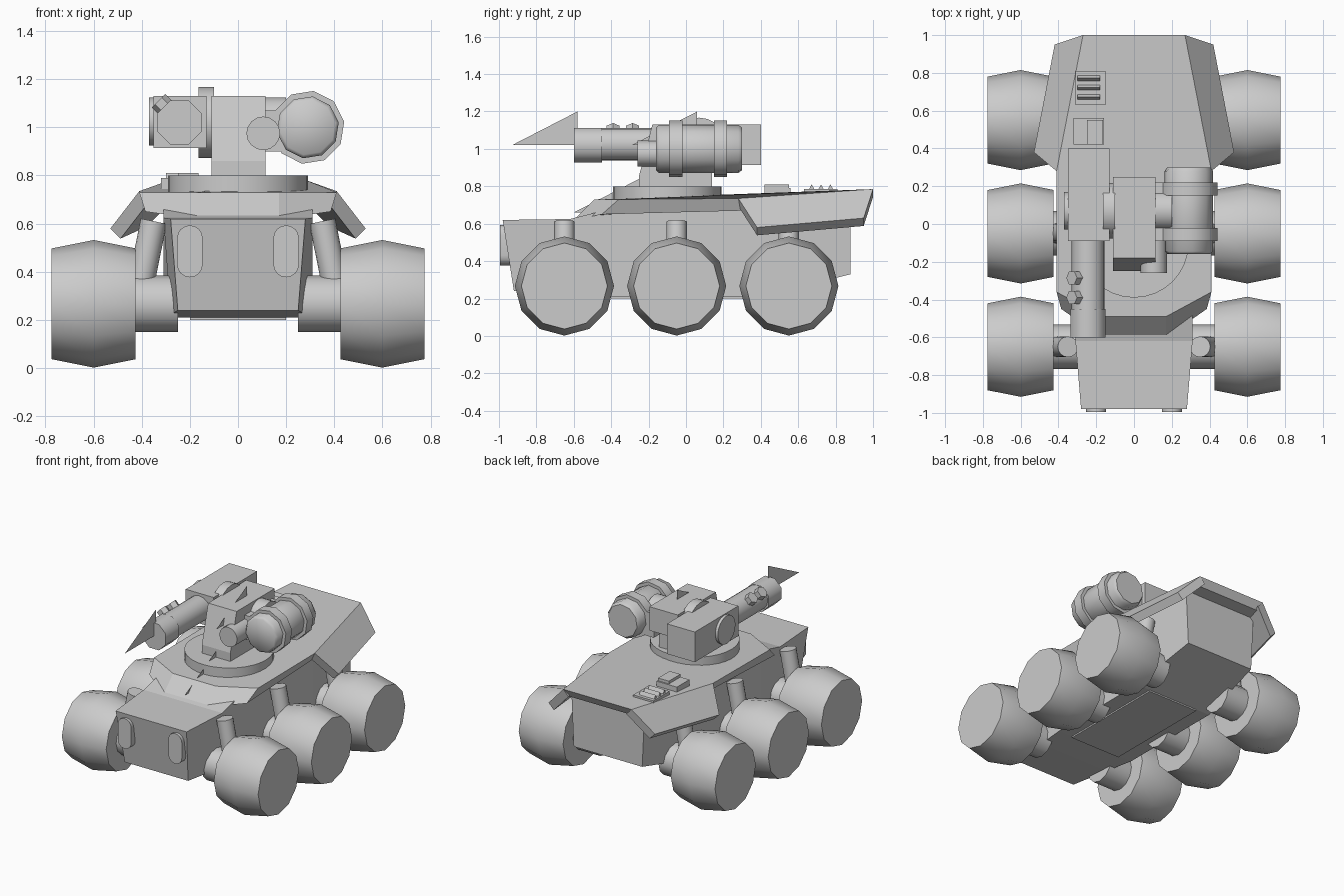
import bpy, bmesh, math
from mathutils import Vector

if "Cube" in bpy.data.objects:
    bpy.data.objects.remove(bpy.data.objects["Cube"])


def finish(name, bm, smooth=None):
    bmesh.ops.recalc_face_normals(bm, faces=bm.faces)
    me = bpy.data.meshes.new(name)
    bm.to_mesh(me)
    bm.free()
    if smooth:
        me.shade_smooth()
        me.set_sharp_from_angle(angle=math.radians(smooth))
    ob = bpy.data.objects.new(name, me)
    bpy.context.collection.objects.link(ob)
    return ob


def loft(name, rings, smooth=None):
    """Closed skin through rings of equal vertex count, capped at both ends."""
    bm = bmesh.new()
    vs = [[bm.verts.new(p) for p in r] for r in rings]
    n = len(vs[0])
    for a, b in zip(vs, vs[1:]):
        for i in range(n):
            j = (i + 1) % n
            bm.faces.new((a[i], a[j], b[j], b[i]))
    bm.faces.new(vs[0])
    bm.faces.new(vs[-1])
    return finish(name, bm, smooth)


def lathe(name, origin, axis, profile, n=16, phase=0.0, smooth=50):
    """Revolve (distance, radius) pairs about an axis."""
    o, d = Vector(origin), Vector(axis).normalized()
    u = d.cross(Vector((0, 1, 0) if abs(d.y) < 0.9 else (1, 0, 0))).normalized()
    w = d.cross(u)
    ang = [2 * math.pi * (i + phase) / n for i in range(n)]
    return loft(name, [[o + d * t + (u * math.cos(a) + w * math.sin(a)) * r for a in ang]
                       for t, r in profile], smooth)


def rod(name, p0, p1, r, n=16, **kw):
    d = Vector(p1) - Vector(p0)
    return lathe(name, p0, d, [(0, r), (d.length, r)], n, **kw)


def box(name, x0, x1, y0, y1, z0, z1):
    return loft(name, [[(x0, y0, z), (x1, y0, z), (x1, y1, z), (x0, y1, z)] for z in (z0, z1)])


def mirror_ring(half):
    return half + [(-x, y, z) for x, y, z in reversed(half)]


# Hull: (y top, y bottom, z top, z bottom, half width top, half width bottom)
sections = [(-0.98, -0.92, 0.62, 0.24, 0.28, 0.25), (-0.62, -0.62, 0.625, 0.22, 0.31, 0.28),
            (-0.40, -0.40, 0.68, 0.21, 0.31, 0.31), (0.40, 0.40, 0.70, 0.21, 0.31, 0.31),
            (0.88, 0.88, 0.74, 0.33, 0.29, 0.27)]
loft("hull", [[(wt, yt, zt), (wb, yb, zb), (-wb, yb, zb), (-wt, yt, zt)]
              for yt, yb, zt, zb, wt, wb in sections])
box("belly_plate", -0.2, 0.2, -0.4, 0.4, 0.2, 0.23)

# Upper armour deck
loft("deck", [
    mirror_ring([(0.17, -0.60, 0.62), (0.385, -0.45, 0.65), (0.375, 0.30, 0.67), (0.25, 0.97, 0.73)]),
    mirror_ring([(0.17, -0.49, 0.73), (0.41, -0.36, 0.73), (0.41, 0.28, 0.735), (0.27, 1.00, 0.785)])])

for s, side in ((1, "right"), (-1, "left")):
    # Sloping rear side skirt
    quad = [(0.41, 0.28, 0.735), (0.53, 0.38, 0.58), (0.42, 0.95, 0.63), (0.27, 1.0, 0.785)]
    loft(side + "_skirt", [[(s * (x - o), y, z - o) for x, y, z in quad] for o in (0, 0.042)])
    # Capsule headlight
    outline = []
    for i in range(18):
        a = math.pi * (i if i < 9 else i - 1) / 8
        outline.append((s * 0.2 + 0.053 * math.cos(a), 0.485 + 0.053 * math.sin(a) + (0.055 if i < 9 else -0.055)))
    loft(side + "_headlight", [[(x, y, z) for x, z in outline] for y in (-0.995, -0.92)], 40)
    # Wheels with hubs and suspension struts
    for pos, y in (("front", -0.65), ("middle", -0.05), ("rear", 0.55)):
        tag = f"{side}_{pos}_"
        lathe(tag + "wheel", (0, y, 0.267), (s, 0, 0),
              [(0.425, 0.23), (0.6, 0.265), (0.775, 0.23)], 12, smooth=40)
        rod(tag + "hub", (s * 0.25, y, 0.267), (s * 0.44, y, 0.267), 0.118, 12)
        rod(tag + "strut", (s * 0.405, y, 0.34), (s * 0.35, y, 0.61), 0.055)

# Turret ring and body
lathe("turret_ring", (0, -0.10, 0.66), (0, 0, 1), [(0, 0.29), (0.14, 0.29)], 32)
profile = [(-0.25, 0.79), (-0.25, 0.86), (-0.18, 1.13), (0.25, 1.13), (0.25, 0.96), (0.14, 0.90), (0.14, 0.79)]
loft("turret_body", [[(x, y, z) for y, z in profile] for x in (-0.11, 0.115)])
rod("left_pivot", (-0.165, 0.07, 1.02), (-0.10, 0.07, 1.02), 0.147, 20)
rod("right_pivot", (0.06, 0.07, 1.02), (0.20, 0.07, 1.02), 0.105, 20)
sight = rod("sight_tube", (0.105, -0.26, 0.975), (0.105, 0.1, 0.975), 0.07, 16)

# Left cannon
box("cannon_breech", -0.35, -0.13, -0.09, 0.40, 0.915, 1.13)
rod("cannon_side_cap", (-0.37, 0.07, 1.025), (-0.34, 0.07, 1.025), 0.10, 16)
rod("cannon_barrel", (-0.243, -0.5, 1.025), (-0.243, -0.05, 1.025), 0.087, 16)
lathe("cannon_muzzle", (-0.243, -0.6, 1.02), (0, 1, 0), [(0, 0.1), (0.15, 0.1)], 8, 0.5)
for y in (-0.39, -0.285):
    rod("barrel_knob", (-0.27, y, 1.05), (-0.33, y, 1.11), 0.04, 6)

# Right drum launcher with clamp bands
lathe("launcher_drum", (0.29, -0.16, 1.0), (0, 1, 0),
      [(0, 0.115), (0.015, 0.13), (0.44, 0.13), (0.46, 0.115)], 10, 0.25)
for y in (-0.09, 0.15):
    rod("launcher_band", (0.29, y, 1.0), (0.29, y + 0.07, 1.0), 0.153, 10, phase=0.25)
    box("launcher_bracket", 0.10, 0.25, y, y + 0.07, 0.9, 1.07)

# Thin vertical fins in front of muzzle, turret and ring
for x, y, z in ((-0.243, -0.93, 1.02), (0.03, -0.29, 1.02), (0.0, -0.6, 0.66)):
    bm = bmesh.new()
    bm.faces.new([bm.verts.new(p) for p in ((x, y, z), (x, y + 0.35, z), (x, y + 0.35, z + 0.18))])
    finish("fin", bm)

# Deck equipment: hatch box and slatted vent
box("hatch_box", -0.32, -0.16, 0.42, 0.56, 0.72, 0.79)
box("hatch_lid", -0.25, -0.165, 0.42, 0.55, 0.78, 0.81)
box("vent_base", -0.31, -0.15, 0.63, 0.81, 0.74, 0.785)
for i in range(3):
    y = 0.65 + 0.05 * i
    loft("vent_slat", [[(x, y, 0.77), (x, y + 0.045, 0.77), (x, y + 0.022, 0.81)] for x in (-0.30, -0.18)])
